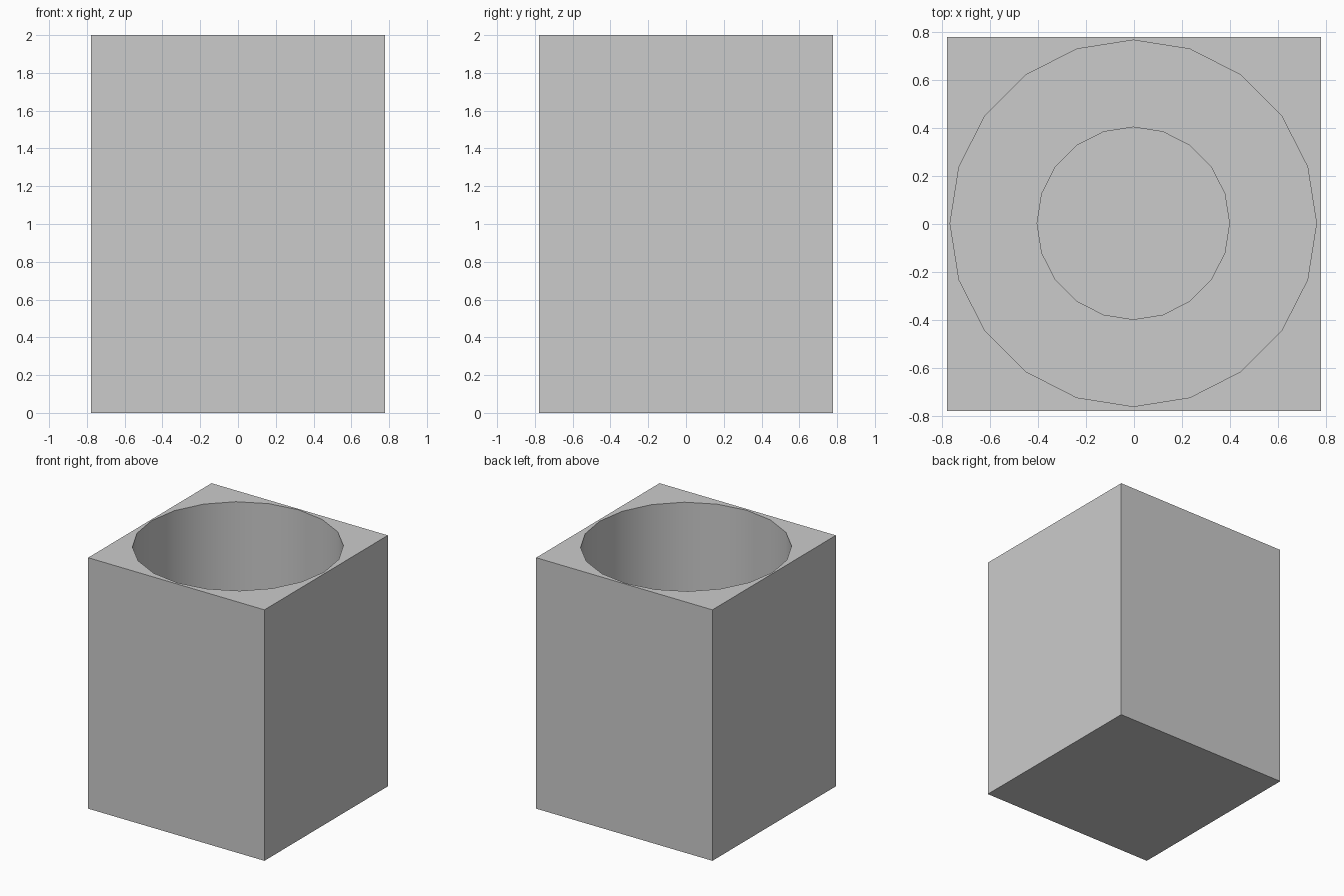
import bpy, bmesh, math

if "Cube" in bpy.data.objects:
    bpy.data.objects.remove(bpy.data.objects["Cube"])

HALF, HEIGHT, SIDES = 0.777, 2.0, 20
FLOOR_Z, WELL_Z = 0.6, 0.2
CX, CY = -0.003, 0.003   # the bore sits very slightly off centre

bm = bmesh.new()


def ring(radius, z):
    """Closed loop of vertices around the bore axis."""
    return [bm.verts.new((CX + radius * math.cos(2 * math.pi * i / SIDES),
                          CY + radius * math.sin(2 * math.pi * i / SIDES), z))
            for i in range(SIDES)]


def square(z):
    return [bm.verts.new((sx * HALF, sy * HALF, z))
            for sx, sy in ((-1, -1), (1, -1), (1, 1), (-1, 1))]


def bridge(a, b):
    n = len(a)
    return [bm.faces.new((a[i], a[(i + 1) % n], b[(i + 1) % n], b[i]))
            for i in range(n)]


def loop_edges(loop):
    n = len(loop)
    return [bm.edges.get((loop[i], loop[(i + 1) % n])) for i in range(n)]


# Outer square shell
base, top = square(0), square(HEIGHT)
bridge(base, top)
bm.faces.new(base)

# Wide bore, flat ledge, narrow well and its floor
rings = [ring(0.762, HEIGHT), ring(0.762, FLOOR_Z),
         ring(0.4, FLOOR_Z), ring(0.4, WELL_Z)]
for a, b in zip(rings, rings[1:]):
    bridge(a, b)
bm.faces.new(rings[-1])

# Thin top rim between the square edge and the round opening
bmesh.ops.triangle_fill(bm, use_beauty=True,
                        edges=loop_edges(top) + loop_edges(rings[0]))
bmesh.ops.recalc_face_normals(bm, faces=bm.faces[:])

mesh = bpy.data.meshes.new("square_container")
bm.to_mesh(mesh)
bm.free()
obj = bpy.data.objects.new("square_container", mesh)
bpy.context.collection.objects.link(obj)

# Smooth round walls, sharp rims
bpy.context.view_layer.objects.active = obj
obj.select_set(True)
bpy.ops.object.shade_smooth_by_angle(angle=math.radians(30))
